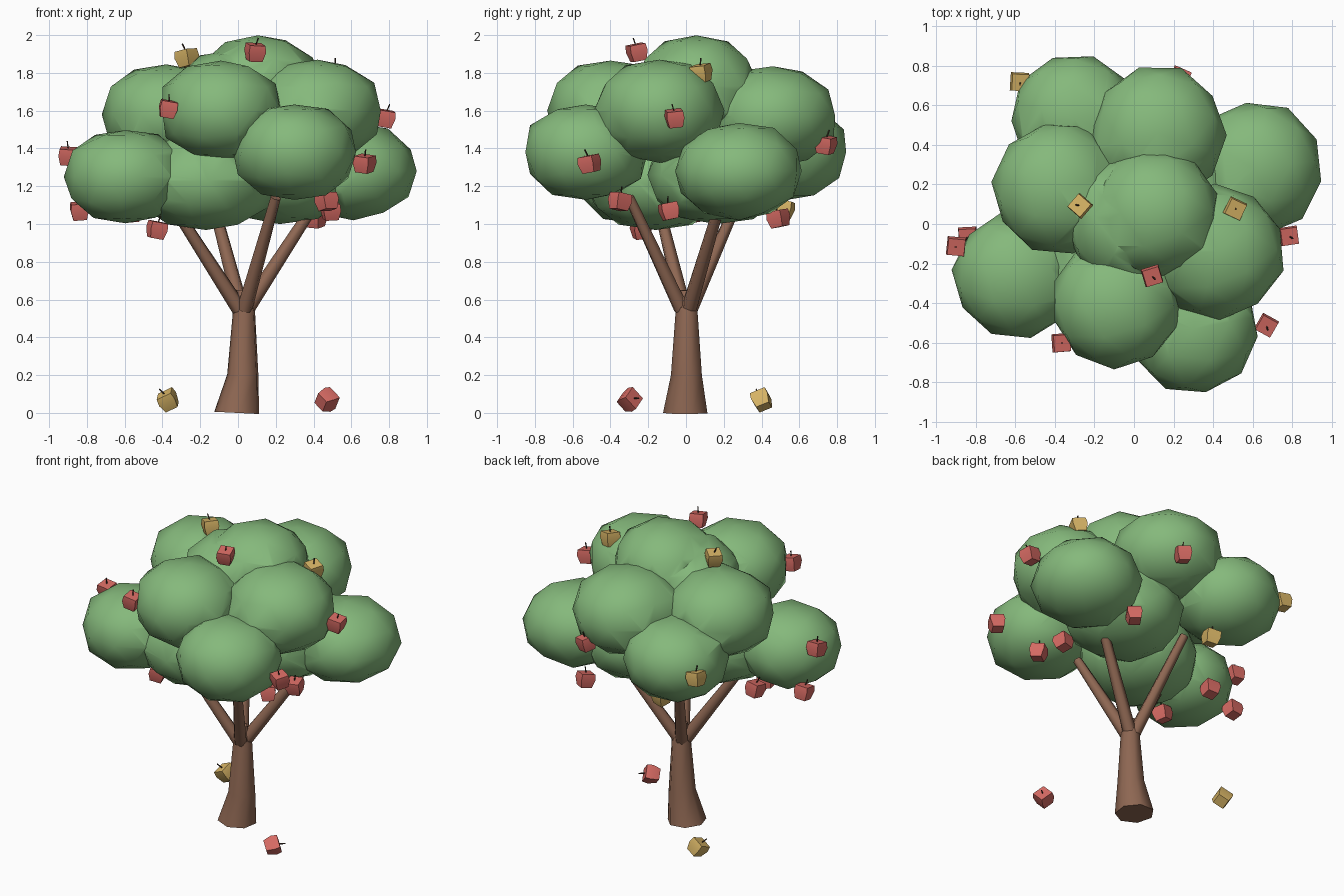
import bpy, bmesh, math, random
from mathutils import Vector, Matrix

if "Cube" in bpy.data.objects:
    bpy.data.objects.remove(bpy.data.objects["Cube"])

random.seed(4)


def material(name, rgb):
    m = bpy.data.materials.new(name)
    m.diffuse_color = (*rgb, 1)
    m.use_nodes = True
    m.node_tree.nodes["Principled BSDF"].inputs["Base Color"].default_value = m.diffuse_color
    return m


GREEN = material("leaf green", (0.235, 0.485, 0.20))
BROWN = material("bark brown", (0.27, 0.135, 0.085))
RED = material("fruit red", (0.67, 0.145, 0.125))
YELLOW = material("fruit yellow", (0.67, 0.45, 0.13))
STEM = material("stem dark brown", (0.05, 0.03, 0.02))


def shade(ob, degrees):
    bpy.ops.object.select_all(action='DESELECT')
    ob.select_set(True)
    bpy.context.view_layer.objects.active = ob
    bpy.ops.object.shade_smooth_by_angle(angle=math.radians(degrees))


def finish(bm, name, mats, smooth=None):
    bmesh.ops.recalc_face_normals(bm, faces=bm.faces)
    me = bpy.data.meshes.new(name)
    bm.to_mesh(me)
    bm.free()
    for m in mats:
        me.materials.append(m)
    ob = bpy.data.objects.new(name, me)
    bpy.context.collection.objects.link(ob)
    if smooth:
        shade(ob, smooth)
    return ob


def tube(bm, rings, sides, spin=0.0, mat=0):
    """Skin rings of (centre, radius) and cap both ends."""
    axis = (Vector(rings[-1][0]) - Vector(rings[0][0])).normalized()
    q = Vector((0, 0, 1)).rotation_difference(axis)
    loops = []
    for c, r in rings:
        loops.append([bm.verts.new(Vector(c) + q @ Vector((
            r * math.cos(spin + i * math.tau / sides),
            r * math.sin(spin + i * math.tau / sides), 0))) for i in range(sides)])
    faces = [bm.faces.new(loops[0][::-1]), bm.faces.new(loops[-1])]
    for a, b in zip(loops, loops[1:]):
        for i in range(sides):
            j = (i + 1) % sides
            faces.append(bm.faces.new((a[i], a[j], b[j], b[i])))
    for f in faces:
        f.material_index = mat


# Trunk with a flared foot
bm = bmesh.new()
tube(bm, [((-0.005, 0, 0), 0.122), ((0.027, 0.005, 0.2), 0.085),
          ((0.033, 0.005, 0.54), 0.06), ((0.028, 0, 0.65), 0.035)], 7, 0.3)
finish(bm, "trunk", [BROWN], 65)

# Four branches reaching into the leaves
for tip in [(-0.36, -0.15, 1.12), (0.20, -0.30, 1.14), (0.43, 0.19, 1.14), (-0.15, 0.30, 1.18)]:
    bm = bmesh.new()
    base = Vector((0.025 + tip[0] * 0.05, tip[1] * 0.08, 0.55))
    tube(bm, [(base, 0.042), (tip, 0.028)], 6, 0.2)
    finish(bm, "branch", [BROWN], 65)

# Leaf clumps: squashed balls (centre, horizontal radius, vertical radius)
clumps = [
    ((-0.595, -0.26, 1.25), 0.32, 0.25),
    ((0.30, -0.53, 1.38), 0.33, 0.255),
    ((0.61, 0.28, 1.28), 0.34, 0.255),
    ((-0.30, 0.53, 1.38), 0.325, 0.255),
    ((-0.38, 0.18, 1.58), 0.335, 0.265),
    ((-0.09, -0.40, 1.60), 0.33, 0.265),
    ((0.42, -0.14, 1.60), 0.34, 0.27),
    ((0.12, 0.46, 1.57), 0.34, 0.265),
    ((0.105, 0.055, 1.73), 0.325, 0.27),
    ((-0.02, 0.01, 1.65), 0.33, 0.27),
    ((-0.17, -0.16, 1.23), 0.37, 0.26),
    ((0.22, 0.16, 1.26), 0.37, 0.26),
]
SHOULDER = 2.25  # 2 would be a plain ellipsoid
balls = []
for c, r, h in clumps:
    bm = bmesh.new()
    bmesh.ops.create_icosphere(bm, subdivisions=2, radius=1)
    turn = Matrix.Rotation(random.uniform(0, 6.28), 3, 'Z')
    for v in bm.verts:
        p = turn @ v.co
        p /= (math.hypot(p.x, p.y) ** SHOULDER + abs(p.z) ** SHOULDER) ** (1 / SHOULDER)
        p *= random.uniform(0.98, 1.03)
        p.z = min(p.z, 1.0)
        v.co = Vector((p.x * r, p.y * r, p.z * h)) + Vector(c)
    balls.append(finish(bm, "leaf_clump", [GREEN]))

# Merge the clumps into one crown skin
crown = balls[0]
crown.name = "leaf_crown"
for ball in balls[1:]:
    mod = crown.modifiers.new("join", 'BOOLEAN')
    mod.operation = 'UNION'
    mod.solver = 'EXACT'
    mod.object = ball
    bpy.context.view_layer.objects.active = crown
    bpy.ops.object.modifier_apply(modifier=mod.name)
    bpy.data.objects.remove(ball)
shade(crown, 35)


# Blocky apples with a thin stem
def apple(pos, mat, tilt=0.2):
    bm = bmesh.new()
    tube(bm, [((0, 0, -0.046), 0.05), ((0, 0, 0.005), 0.066), ((0, 0, 0.042), 0.06)], 4)
    tube(bm, [((0, 0, 0.035), 0.004), ((0.012, 0, 0.078), 0.004)], 4, 0, 1)
    rot = (Matrix.Rotation(random.uniform(0, 6.28), 4, 'Z')
           @ Matrix.Rotation(tilt, 4, 'X')
           @ Matrix.Rotation(random.uniform(0, 6.28), 4, 'Z'))
    bm.transform(Matrix.Translation(pos) @ rot)
    finish(bm, "apple", [mat, STEM], 40)


for p in [(0.09, -0.26, 1.91), (0.78, -0.06, 1.56), (0.67, -0.51, 1.32), (-0.37, -0.60, 1.61),
          (-0.90, -0.11, 1.36), (0.23, 0.74, 1.42), (0.47, -0.35, 1.12), (0.49, -0.09, 1.07),
          (-0.43, -0.24, 0.97), (-0.84, -0.06, 1.07), (0.41, 0.49, 1.03), (-0.56, 0.06, 1.06)]:
    apple(p, RED)
for p in [(-0.27, 0.09, 1.88), (0.51, 0.08, 1.80), (-0.58, 0.72, 1.39), (-0.18, 0.52, 1.08)]:
    apple(p, YELLOW)

# Fallen apples on the ground
apple((0.47, -0.30, 0.068), RED, 1.3)
apple((-0.37, 0.40, 0.068), YELLOW, 0.6)
